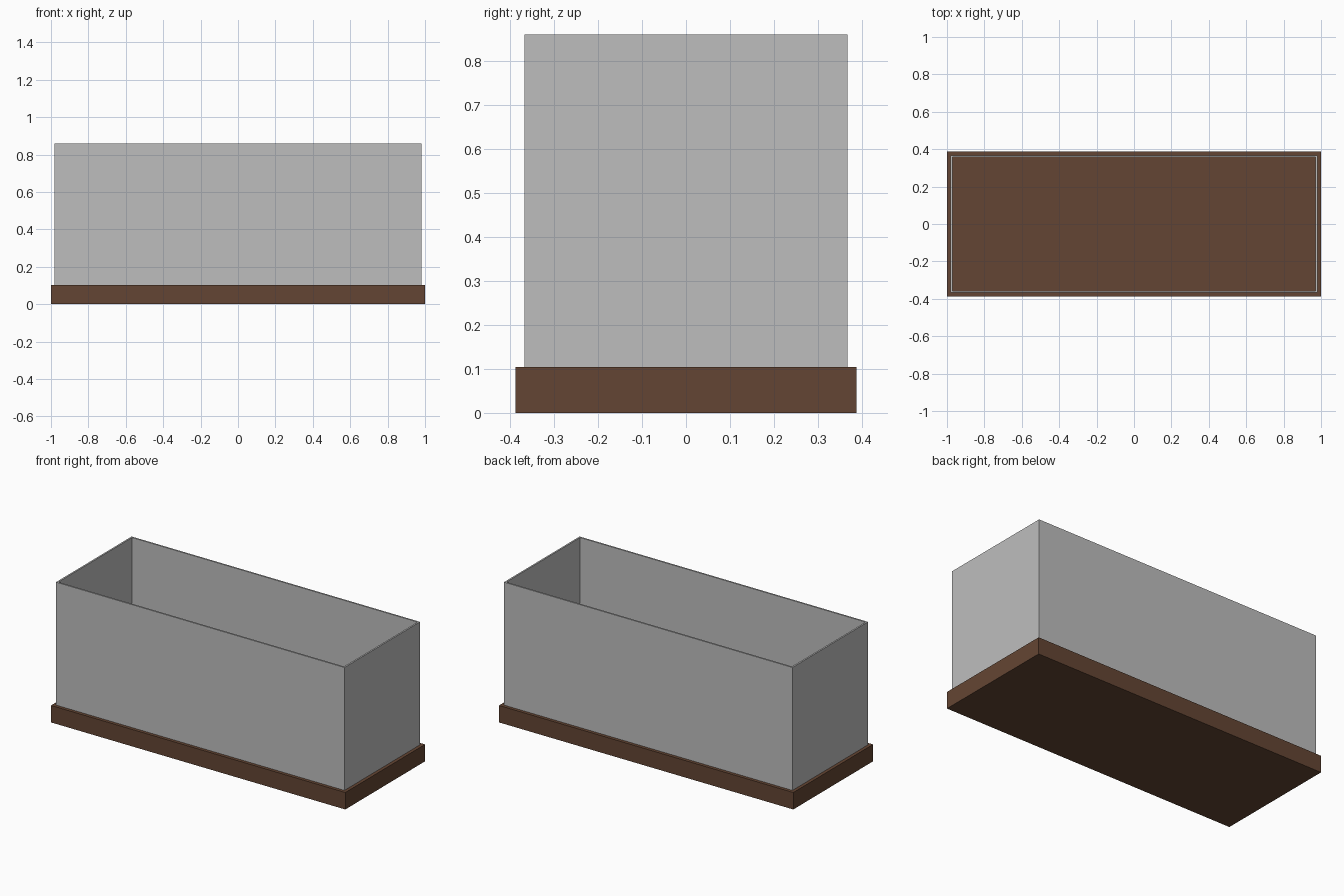
import bpy, bmesh
from mathutils import Matrix

if "Cube" in bpy.data.objects:
    bpy.data.objects.remove(bpy.data.objects["Cube"])


def material(name, rgb):
    m = bpy.data.materials.new(name)
    m.diffuse_color = (*rgb, 1.0)
    m.use_nodes = True
    m.node_tree.nodes["Principled BSDF"].inputs["Base Color"].default_value = m.diffuse_color
    return m


def box(name, size, z0, z1, mat, open_ends=False):
    bm = bmesh.new()
    bmesh.ops.create_cube(bm, size=1.0)
    bm.transform(Matrix.Translation((0, 0, (z0 + z1) / 2))
                 @ Matrix.Diagonal((size[0], size[1], z1 - z0, 1)))
    bm.normal_update()
    if open_ends:
        ends = [f for f in bm.faces if abs(f.normal.z) > 0.5]
        bmesh.ops.delete(bm, geom=ends, context='FACES_ONLY')
    mesh = bpy.data.meshes.new(name)
    bm.to_mesh(mesh)
    bm.free()
    mesh.materials.append(mat)
    obj = bpy.data.objects.new(name, mesh)
    bpy.context.collection.objects.link(obj)
    return obj


wood = material("dark_brown_wood", (0.127, 0.060, 0.033))
glass = material("grey_glass", (0.515, 0.515, 0.515))

# Solid plinth
box("wooden_base", (2.0, 0.774), 0.0, 0.104, wood)

# Open-topped case walls, set into the plinth
walls = box("glass_walls", (1.96, 0.734), 0.002, 0.859, glass, open_ends=True)
solid = walls.modifiers.new("wall_thickness", 'SOLIDIFY')
solid.thickness = 0.01
solid.offset = -1
solid.use_even_offset = True
